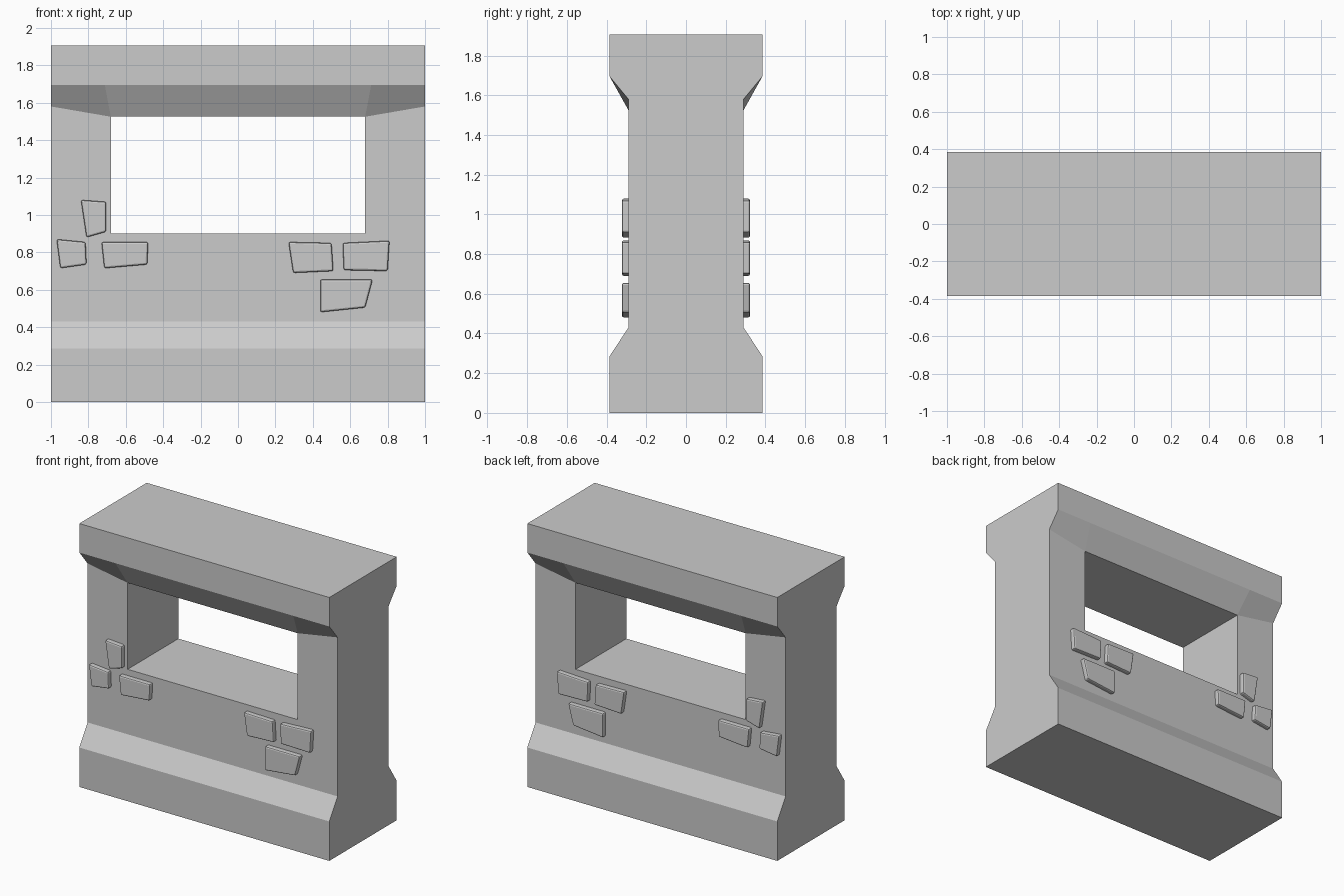
import bpy
import bmesh

cube = bpy.data.objects.get("Cube")
if cube:
    bpy.data.objects.remove(cube, do_unlink=True)

stone = bpy.data.materials.new("grey_stone")
stone.use_nodes = True
grey = (0.6, 0.6, 0.6, 1)
stone.diffuse_color = grey
stone.node_tree.nodes["Principled BSDF"].inputs["Base Color"].default_value = grey


def add_object(name, bm):
    bmesh.ops.recalc_face_normals(bm, faces=bm.faces)
    mesh = bpy.data.meshes.new(name)
    bm.to_mesh(mesh)
    bm.free()
    mesh.materials.append(stone)
    obj = bpy.data.objects.new(name, mesh)
    bpy.context.collection.objects.link(obj)
    return obj


# Wall: rows are (depth, z at the ends, z at the window, x of the window column)
rows = [(0.385, 0, 0, 0.68), (0.385, 0.285, 0.285, 0.68),
        (0.29, 0.43, 0.43, 0.68), (0.29, 0.9, 0.9, 0.68),
        (0.29, 1.58, 1.525, 0.68), (0.385, 1.695, 1.695, 0.712),
        (0.385, 1.905, 1.905, 0.712)]
WINDOW = 3
bm = bmesh.new()
sides = []
for s in (-1, 1):
    grid = [[bm.verts.new((x, s * d, z)) for x, z in
             ((-1, ze), (-xi, zi), (xi, zi), (1, ze))]
            for d, ze, zi, xi in rows]
    sides.append(grid)
    for r in range(len(rows) - 1):
        for c in range(3):
            if (r, c) != (WINDOW, 1):
                bm.faces.new((grid[r][c], grid[r][c + 1],
                              grid[r + 1][c + 1], grid[r + 1][c]))
front, back = sides


def bridge(a, b):
    (r1, c1), (r2, c2) = a, b
    bm.faces.new((front[r1][c1], front[r2][c2], back[r2][c2], back[r1][c1]))


# Top, underside and the lintel and sill of the opening
for c in range(3):
    bridge((0, c), (0, c + 1))
    bridge((len(rows) - 1, c), (len(rows) - 1, c + 1))
for r in (WINDOW, WINDOW + 1):
    bridge((r, 1), (r, 2))
# Wall ends and the jambs of the opening
for c in (0, 3):
    for r in range(len(rows) - 1):
        bridge((r, c), (r + 1, c))
for c in (1, 2):
    bridge((WINDOW, c), (WINDOW + 1, c))
add_object("wall", bm)

# Raised stones, repeated on both faces of the wall
stones = {
    "jamb_stone": [(-.84, 1.08), (-.705, 1.07), (-.705, .91), (-.81, .88)],
    "end_stone": [(-.97, .87), (-.815, .855), (-.81, .735), (-.95, .715)],
    "sill_stone": [(-.73, .855), (-.48, .855), (-.485, .735), (-.715, .715)],
    "inner_stone": [(.27, .855), (.5, .85), (.51, .7), (.295, .69)],
    "outer_stone": [(.56, .85), (.81, .862), (.8, .7), (.565, .705)],
    "lower_stone": [(.44, .655), (.72, .655), (.68, .505), (.44, .48)],
}
for name, outline in stones.items():
    for side, s in (("front", -1), ("back", 1)):
        bm = bmesh.new()
        inner, outer = ([bm.verts.new((x, s * y, z)) for x, z in outline]
                        for y in (0.28, 0.323))
        bm.faces.new(inner)
        bm.faces.new(outer)
        for i in range(4):
            j = (i + 1) % 4
            bm.faces.new((inner[i], inner[j], outer[j], outer[i]))
        bmesh.ops.recalc_face_normals(bm, faces=bm.faces)
        edges = [e for e in bm.edges if any(v in outer for v in e.verts)]
        bmesh.ops.bevel(bm, geom=edges, offset=0.01, segments=2,
                        profile=0.5, affect='EDGES')
        add_object(f"{side}_{name}", bm)
